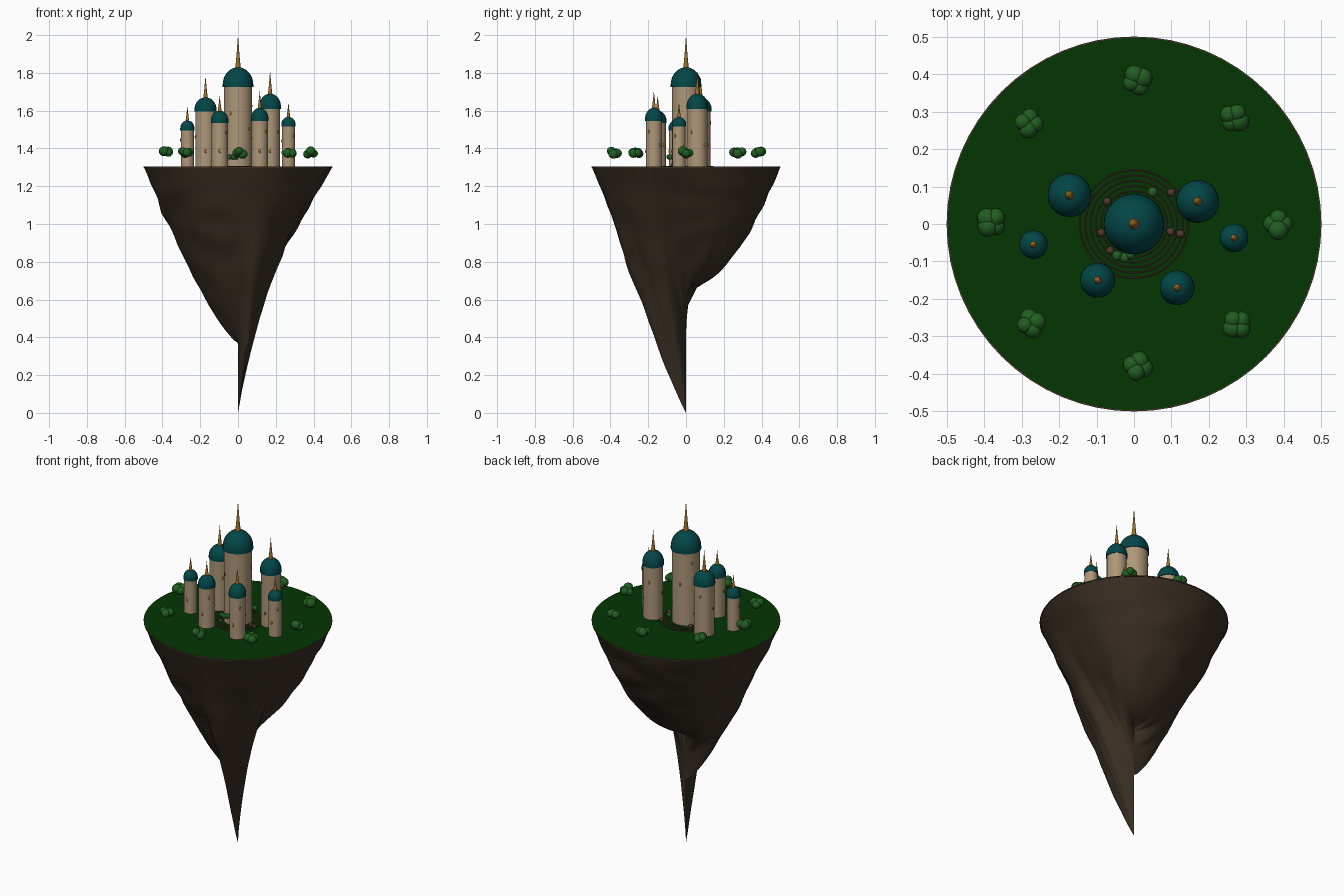
import bpy, bmesh, math, random
from mathutils import Vector, Matrix, noise

random.seed(4)
cube = bpy.data.objects.get("Cube")
if cube:
    bpy.data.objects.remove(cube, do_unlink=True)


def material(name, r, g, b):
    m = bpy.data.materials.new(name)
    m.use_nodes = True
    m.diffuse_color = (r, g, b, 1)
    bsdf = next(n for n in m.node_tree.nodes if n.type == 'BSDF_PRINCIPLED')
    bsdf.inputs["Base Color"].default_value = (r, g, b, 1)
    bsdf.inputs["Roughness"].default_value = 0.8
    return m


ROCK = material("dark rock", 0.039, 0.027, 0.016)
GRASS = material("grass green", 0.001, 0.037, 0.001)
LEAF = material("leaf green", 0.015, 0.11, 0.015)
STONE = material("pale stone", 0.42, 0.31, 0.19)
TEAL = material("teal roof", 0.001, 0.062, 0.064)
GOLD = material("dull gold", 0.37, 0.17, 0.02)
PATH = material("path brown", 0.09, 0.04, 0.028)

GROUND = 1.305


def finish(name, bm, mat, angle=40):
    me = bpy.data.meshes.new(name)
    bmesh.ops.recalc_face_normals(bm, faces=bm.faces)
    bm.to_mesh(me)
    bm.free()
    me.materials.append(mat)
    ob = bpy.data.objects.new(name, me)
    bpy.context.collection.objects.link(ob)
    bpy.ops.object.select_all(action='DESELECT')
    ob.select_set(True)
    bpy.context.view_layer.objects.active = ob
    bpy.ops.object.shade_smooth_by_angle(angle=math.radians(angle))
    return ob


def skin(bm, rings, closed=False):
    """Join rows of vertices with quads."""
    n = len(rings[0])
    pairs = list(zip(rings, rings[1:]))
    if closed:
        pairs.append((rings[-1], rings[0]))
    for a, b in pairs:
        for i in range(n):
            j = (i + 1) % n
            bm.faces.new((a[i], a[j], b[j], b[i]))


def lathe(name, profile, mat, at=(0, 0), sides=32, closed=False):
    bm = bmesh.new()
    rings = []
    for r, z in profile:
        rings.append([bm.verts.new((at[0] + r * math.cos(math.tau * i / sides),
                                    at[1] + r * math.sin(math.tau * i / sides), z))
                      for i in range(sides)])
    skin(bm, rings, closed)
    bmesh.ops.remove_doubles(bm, verts=bm.verts, dist=0.00002)
    return finish(name, bm, mat)


def blob(bm, centre, radius, scale=(1, 1, 1), turn=0.0, detail=10):
    mat = (Matrix.Translation(centre) @ Matrix.Rotation(turn, 4, 'Z')
           @ Matrix.Diagonal((*scale, 1)))
    bmesh.ops.create_uvsphere(bm, u_segments=detail + 4, v_segments=detail,
                              radius=radius, matrix=mat)


# Hanging rock: direction in degrees, tip height and bulge power
LOBES = [(0, 0.55, 0.88), (30, 0.67, 0.52), (50, 0.67, 0.45), (95, 0.66, 0.52),
         (135, 0.64, 0.56), (168, 0.55, 0.64), (184, 0.37, 0.76), (225, 0.38, 0.78),
         (268, 0.36, 0.78), (286, 0.0, 0.89), (312, 0.0, 1.16), (325, 0.0, 1.32),
         (341, 0.45, 1.02), (360, 0.55, 0.88)]


def lobe(deg):
    for (d0, t0, p0), (d1, t1, p1) in zip(LOBES, LOBES[1:]):
        if d0 <= deg < d1:
            f = (deg - d0) / (d1 - d0)
            f = f * f * (3 - 2 * f)
            return t0 + (t1 - t0) * f, p0 + (p1 - p0) * f


bm = bmesh.new()
SIDES, ROWS = 96, 30
rings = []
for k in range(ROWS + 1):
    f = 1 - (1 - k / ROWS) ** 1.4
    ring = []
    for i in range(SIDES):
        a = math.tau * i / SIDES
        tip, power = lobe(360 * i / SIDES)
        r = 0.498 * (1 - f) ** power
        z = 1.3 - (1.3 - tip) * f
        bump = noise.noise(Vector((math.cos(a) * 2, math.sin(a) * 2, z * 9)))
        r *= 1 + 0.05 * bump * min(1, f * 6)
        r = min(r, 0.5)
        ring.append(bm.verts.new((r * math.cos(a), r * math.sin(a), z)))
    rings.append(ring)
skin(bm, rings)
finish("hanging_rock", bm, ROCK, 60)

# Grass top with a thin earth rim
lathe("earth_rim", [(0.494, 1.298), (0.5, 1.299), (0.5, 1.304), (0.494, 1.304)], PATH, sides=64)
lathe("grass_top", [(0.497, 1.297), (0.497, GROUND), (0, GROUND)], GRASS, sides=64)

# Ring paths round the main tower
for n, radius in enumerate((0.088, 0.102, 0.116, 0.13, 0.144)):
    ring = [(radius + 0.002 * math.cos(math.tau * i / 4),
             GROUND + 0.0005 + 0.0015 * math.sin(math.tau * i / 4)) for i in range(4)]
    lathe(f"ring_path_{n + 1}", ring, PATH, sides=48, closed=True)


# Towers: name, x, y, wall radius, wall top, dome top, spire top
def tower(name, x, y, r, wall, dome, spire):
    lathe(name + "_wall", [(0, GROUND - 0.01), (r, GROUND - 0.01), (r, wall + 0.01), (0, wall + 0.01)],
          STONE, (x, y))
    top = r * 1.08
    arc = [(0, wall), (top, wall)]
    arc += [(top * math.cos(i * math.pi / 16),
             wall + 0.012 + (dome - wall - 0.012) * math.sin(i * math.pi / 16))
            for i in range(9)]
    lathe(name + "_dome", arc, TEAL, (x, y))
    w = 0.006 + r * 0.12
    lathe(name + "_spire", [(0, dome - 0.01), (w, dome - 0.008), (w * 0.55, dome + (spire - dome) * 0.35),
                            (0, spire)], GOLD, (x, y), 12)
    # Small oval windows winding up the wall
    bm = bmesh.new()
    count = max(3, int((wall - GROUND) / 0.05))
    for i in range(count):
        a = -math.pi / 2 + i * 2.4
        z = GROUND + 0.08 + (wall - GROUND - 0.1) * i / count
        blob(bm, (x + r * math.cos(a), y + r * math.sin(a), z), 0.007,
             (0.5, 0.8, 1.4), a, 6)
    finish(name + "_windows", bm, GOLD)


tower("main_tower", 0, 0, 0.075, 1.725, 1.83, 2.0)
tower("left_back_tower", 0.17, 0.06, 0.053, 1.61, 1.69, 1.81)
tower("right_back_tower", -0.172, 0.077, 0.054, 1.595, 1.67, 1.785)
tower("left_front_tower", 0.115, -0.17, 0.043, 1.545, 1.615, 1.705)
tower("right_front_tower", -0.097, -0.15, 0.043, 1.535, 1.6, 1.68)
tower("left_small_tower", 0.267, -0.037, 0.035, 1.515, 1.567, 1.645)
tower("right_small_tower", -0.268, -0.055, 0.035, 1.495, 1.548, 1.625)

# Clumps of leaves floating just above the grass
CLUMPS = [(0.385, 0), (0.267, 0.283), (0.008, 0.383), (-0.28, 0.27),
          (-0.38, 0.005), (-0.275, -0.265), (0.01, -0.38), (0.275, -0.267)]
for n, (x, y) in enumerate(CLUMPS):
    bm = bmesh.new()
    for k in range(4):
        b = math.tau * k / 4 + n
        blob(bm, (x + 0.016 * math.cos(b), y + 0.016 * math.sin(b),
                  1.378 + random.uniform(-0.009, 0.009)),
             random.uniform(0.022, 0.028), (1, 1, 0.95))
    finish(f"leaf_clump_{n + 1}", bm, LEAF)

# Pebbles and low bushes beside the ring paths
bm = bmesh.new()
for deg, d in ((40, 0.13), (-12, 0.1), (-12, 0.127), (195, 0.09), (228, 0.095), (140, 0.093)):
    a = math.radians(deg)
    blob(bm, (d * math.cos(a), d * math.sin(a), GROUND + 0.006), 0.011, detail=8)
finish("path_pebbles", bm, PATH)
bm = bmesh.new()
for x, y in ((0.05, 0.085), (-0.045, -0.085), (-0.025, -0.09), (-0.01, -0.082)):
    blob(bm, (x, y, GROUND + 0.05), 0.014, detail=8)
finish("low_bushes", bm, LEAF)
